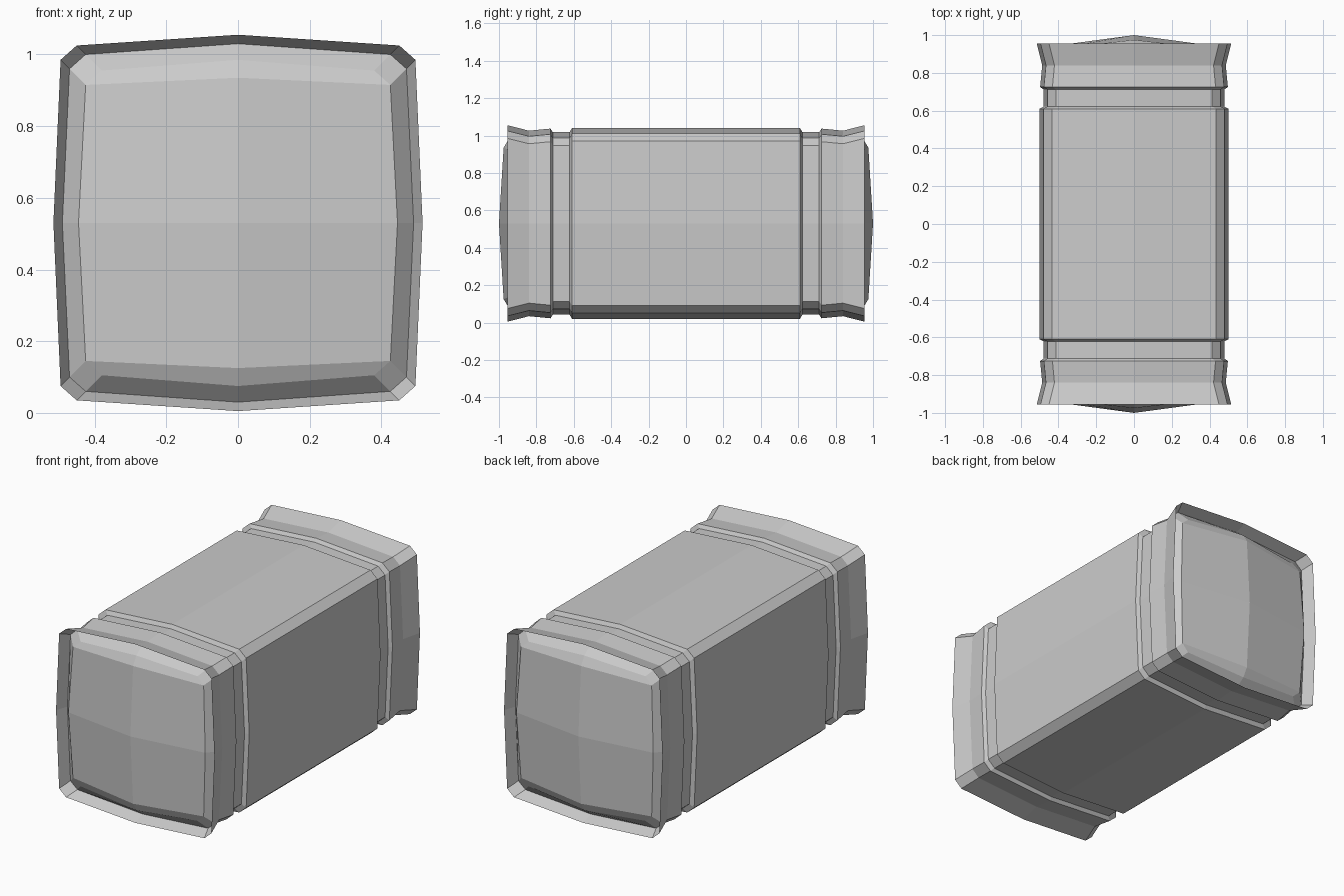
import bpy, bmesh

if "Cube" in bpy.data.objects:
    bpy.data.objects.remove(bpy.data.objects["Cube"])

CZ = 0.53  # height of the long axis


def section(d):
    """Chamfered, slightly bulged square, offset outward by d (12 points)."""
    q = [(.50, 0), (.48, .44), (.435, .48), (0, .51)]
    q = [(x + d if x else 0, z + d if z else 0) for x, z in q]
    right_top = q
    left_top = [(-x, z) for x, z in reversed(q[:3])]
    bottom = [(x, -z) for x, z in reversed((right_top + left_top)[1:-1])]
    return right_top + left_top + bottom


def ring(bm, y, d):
    ys = y if isinstance(y, list) else [y] * 12
    return [bm.verts.new((x, yy, CZ + z)) for (x, z), yy in zip(section(d), ys)]


def bridge(bm, a, b):
    for i in range(12):
        j = (i + 1) % 12
        bm.faces.new((a[i], a[j], b[j], b[i]))


def make(name, bm):
    bmesh.ops.recalc_face_normals(bm, faces=bm.faces)
    me = bpy.data.meshes.new(name)
    bm.to_mesh(me)
    bm.free()
    ob = bpy.data.objects.new(name, me)
    bpy.context.collection.objects.link(ob)
    return ob


# Outer shell profile (distance from middle, offset): body, groove, collar, flared rim, inner lip
half = [(.61, 0), (.622, -.022), (.712, -.022), (.725, -.003),
        (.84, -.014), (.955, .015), (.885, -.01)]
profile = [(-y, d) for y, d in reversed(half)] + half

bm = bmesh.new()
rings = [ring(bm, y, d) for y, d in profile]
for a, b in zip(rings, rings[1:]):
    bridge(bm, a, b)

# Domed end panels, bevelled up from the inner lip
for s, lip in ((-1, rings[0]), (1, rings[-1])):
    quarter = [.94, .926, .92, .945]
    ys = quarter + [.92, .926, .94, .926, .92, .945, .92, .926]
    r = ring(bm, [s * y for y in ys], -.055)
    bridge(bm, lip, r)
    top = bm.verts.new((0, s * .975, CZ + .405))
    low = bm.verts.new((0, s * .975, CZ - .405))
    mid = bm.verts.new((0, s * 1.0, CZ))
    for m, c in ((top, 3), (low, 9)):
        bm.faces.new((r[c - 2], r[c - 1], r[c], m))
        bm.faces.new((m, r[c], r[c + 1], r[c + 2]))
        bm.faces.new((r[c - 3], r[c - 2], m, mid))
        bm.faces.new((mid, m, r[c + 2], r[(c + 3) % 12]))

make("container_body", bm)
